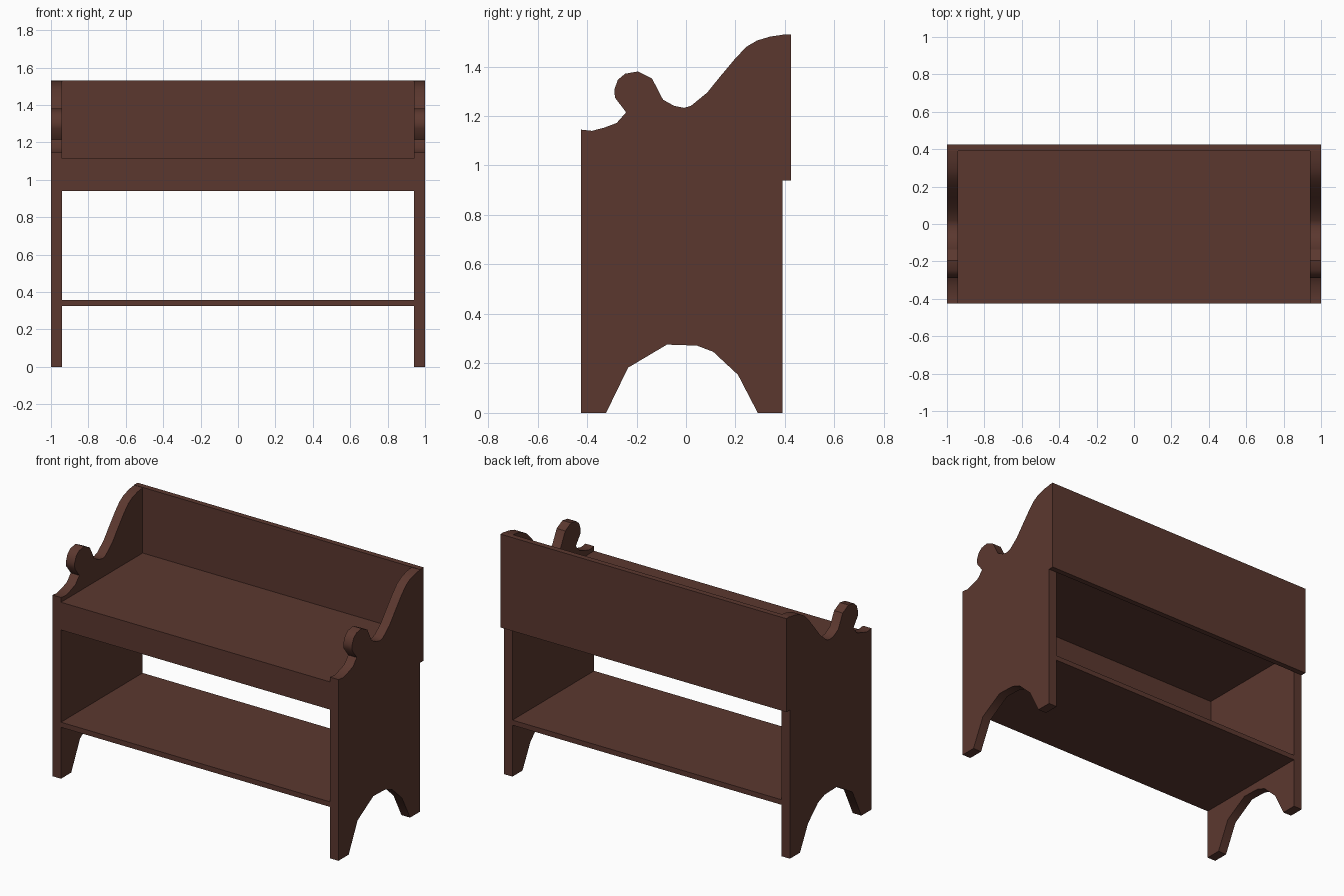
import bpy
import bmesh

default = bpy.data.objects.get("Cube")
if default:
    bpy.data.objects.remove(default, do_unlink=True)

# Single dark wood colour
wood = bpy.data.materials.new("dark_brown_wood")
wood.use_nodes = True
colour = (0.105, 0.039, 0.028, 1)
wood.diffuse_color = colour
wood.node_tree.nodes["Principled BSDF"].inputs["Base Color"].default_value = colour

FRONT, BACK, INNER, OUTER = -0.425, 0.39, 0.94, 1.0


def finish(name, bm):
    """Turn a bmesh into a named wooden object."""
    bmesh.ops.recalc_face_normals(bm, faces=bm.faces)
    mesh = bpy.data.meshes.new(name)
    bm.to_mesh(mesh)
    bm.free()
    mesh.materials.append(wood)
    obj = bpy.data.objects.new(name, mesh)
    bpy.context.collection.objects.link(obj)
    return obj


def extrude_profile(name, profile, x0, x1):
    """Extrude a side outline of (y, z) points from x0 to x1."""
    bm = bmesh.new()
    face = bm.faces.new([bm.verts.new((x0, y, z)) for y, z in profile])
    swept = bmesh.ops.extrude_face_region(bm, geom=[face])["geom"]
    verts = [v for v in swept if isinstance(v, bmesh.types.BMVert)]
    bmesh.ops.translate(bm, verts=verts, vec=(x1 - x0, 0, 0))
    return finish(name, bm)


def board(name, half_width, y0, y1, z0, z1):
    outline = [(y0, z0), (y1, z0), (y1, z1), (y0, z1)]
    return extrude_profile(name, outline, -half_width, half_width)


# Scrolled top edge of the side panels, front to back
scroll = [
    (FRONT, 1.145), (-0.38, 1.14), (-0.33, 1.153), (-0.28, 1.172), (-0.242, 1.215),
    (-0.287, 1.274), (-0.29, 1.306), (-0.275, 1.347), (-0.246, 1.371),
    (-0.194, 1.38), (-0.137, 1.351), (-0.093, 1.266), (-0.048, 1.241),
    (-0.008, 1.233), (0.02, 1.241), (0.085, 1.294), (0.141, 1.363),
    (0.202, 1.436), (0.246, 1.481), (0.287, 1.505), (0.34, 1.521), (BACK, 1.528),
]
# Arched cut-out between the feet, back to front
arch = [
    (0.29, 0), (0.21, 0.154), (0.11, 0.247), (0.044, 0.272),
    (-0.077, 0.276), (-0.234, 0.183), (-0.323, 0),
]
panel = scroll + [(BACK, 0)] + arch + [(FRONT, 0)]

# Side panels
for name, side in (("left_side_panel", 1), ("right_side_panel", -1)):
    obj = extrude_profile(name, panel, side * INNER, side * OUTER)
    bpy.ops.object.select_all(action="DESELECT")
    obj.select_set(True)
    bpy.context.view_layer.objects.active = obj
    bpy.ops.object.shade_smooth_by_angle(angle=0.6)

# Boards spanning the panels
board("seat", INNER, FRONT, BACK, 1.08, 1.115)
board("front_apron", INNER, FRONT, FRONT + 0.03, 0.94, 1.08)
board("lower_shelf", INNER, FRONT, BACK, 0.325, 0.357)
board("back_board", OUTER, BACK, 0.425, 0.94, 1.53)
